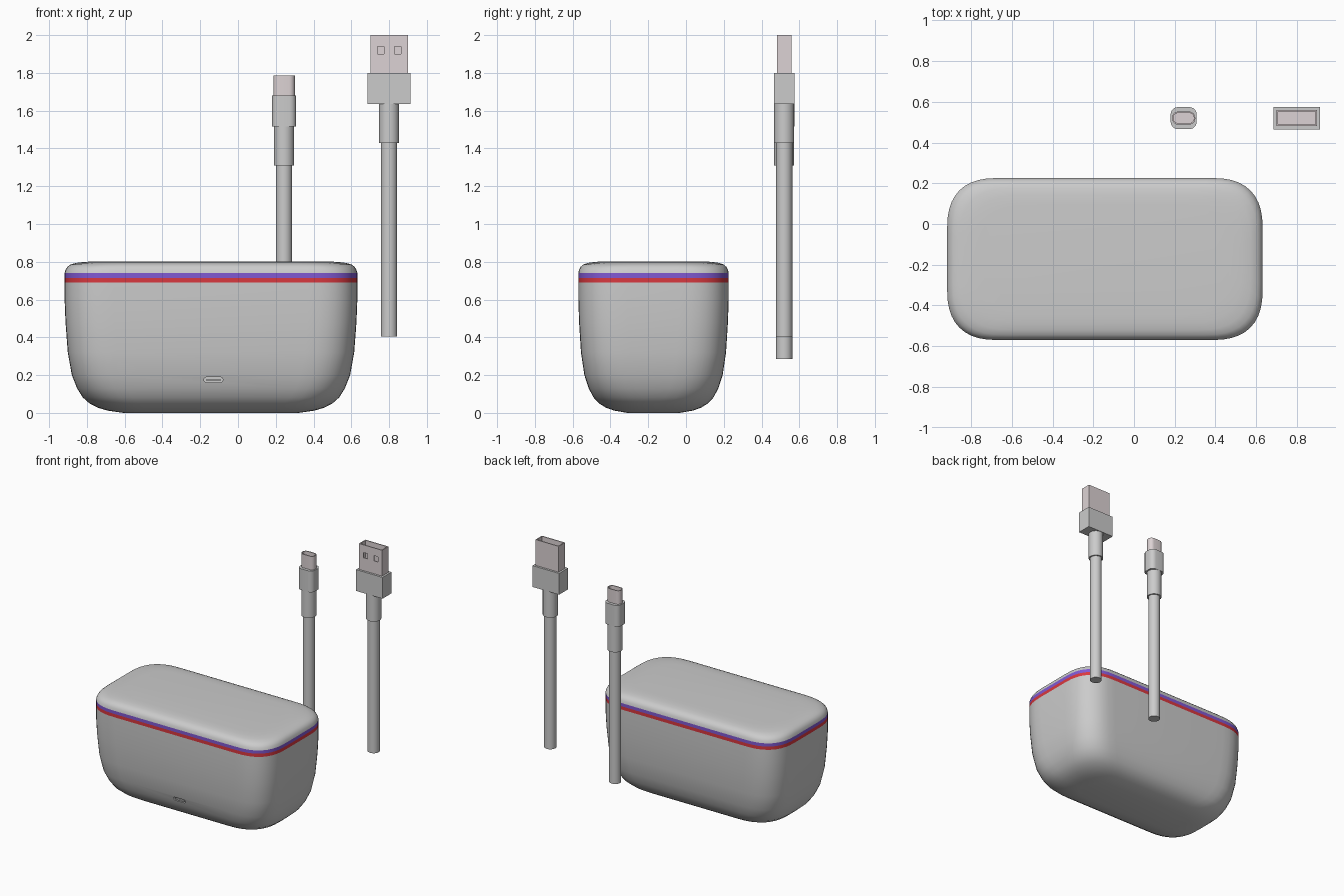
import bpy, bmesh
from math import cos, sin, pi, radians
from mathutils import Matrix, Vector

if "Cube" in bpy.data.objects:
    bpy.data.objects.remove(bpy.data.objects["Cube"])


def outline(hx, hy, r, seg, power=2.0):
    """Rounded rectangle; power above 2 gives softer, squarer corners."""
    if seg == 0:
        return [(hx, hy), (-hx, hy), (-hx, -hy), (hx, -hy)]
    quarter = []
    for i in range(seg + 1):
        a = pi / 2 * i / seg
        quarter.append((hx - r + r * max(cos(a), 0) ** (2 / power),
                        hy - r + r * max(sin(a), 0) ** (2 / power)))
    flip = quarter[::-1]
    return (quarter + [(-x, y) for x, y in flip] +
            [(-x, -y) for x, y in quarter] + [(x, -y) for x, y in flip])


def loft(name, rings, centre, mat=None, turn=None):
    """Skin a list of (outline, z) rings and close both ends."""
    bm = bmesh.new()
    loops = [[bm.verts.new((x, y, z)) for x, y in pts] for pts, z in rings]
    n = len(loops[0])
    for a, b in zip(loops, loops[1:]):
        for i in range(n):
            j = (i + 1) % n
            bm.faces.new((a[i], a[j], b[j], b[i]))
    bm.faces.new(loops[0][::-1])
    bm.faces.new(loops[-1])
    bmesh.ops.remove_doubles(bm, verts=bm.verts, dist=1e-5)
    if turn:
        bm.transform(turn)
    bm.transform(Matrix.Translation(Vector(centre)))
    bmesh.ops.recalc_face_normals(bm, faces=bm.faces)
    me = bpy.data.meshes.new(name)
    bm.to_mesh(me)
    bm.free()
    ob = bpy.data.objects.new(name, me)
    bpy.context.collection.objects.link(ob)
    if mat:
        me.materials.append(mat)
    return ob


def cut(ob, cutter):
    bpy.context.view_layer.objects.active = ob
    m = ob.modifiers.new("cut", 'BOOLEAN')
    m.operation, m.solver, m.object = 'DIFFERENCE', 'EXACT', cutter
    bpy.ops.object.modifier_apply(modifier=m.name)
    bpy.data.objects.remove(cutter)


def colour(name, rgb):
    m = bpy.data.materials.new(name)
    m.diffuse_color = (*rgb, 1)
    m.use_nodes = True
    m.node_tree.nodes["Principled BSDF"].inputs["Base Color"].default_value = m.diffuse_color
    return m


red = colour("red", (0.70, 0.04, 0.05))
purple = colour("purple", (0.22, 0.10, 0.65))
metal = colour("metal", (0.72, 0.65, 0.66))

# Case: soft box in four stacked slices
CASE = (-0.143, -0.172, 0)


def case_ring(inset, z):
    hx, hy = 0.775 - 1.2 * inset, 0.398 - inset
    return outline(hx, hy, min(0.26, 0.97 * hy), 10, 2.6), z


def case_part(name, profile, mat=None):
    return loft(name, [case_ring(i, z) for i, z in profile], CASE, mat)


body = case_part("case_body", [
    (.26, 0), (.19, .012), (.145, .028), (.11, .05), (.08, .082), (.055, .13),
    (.032, .2), (.014, .32), (.004, .48), (0, .6), (0, .69)])
case_part("red_stripe", [(0, .69), (0, .715)], red)
case_part("purple_stripe", [(0, .715), (0, .74)], purple)
case_part("case_lid", [(0, .74), (.004, .758), (.012, .773), (.025, .785),
                       (.05, .794), (.085, .799), (.13, .802)])

# Charging port: pill recess with a tongue
lie = Matrix.Rotation(pi / 2, 4, 'X')
slot = outline(.05, .014, .014, 8)
cut(body, loft("port_cutter", [(slot, -.06), (slot, .06)], (-.13, -.54, .175), turn=lie))
tongue = outline(.037, .005, 0, 0)
loft("port_tongue", [(tongue, -.03), (tongue, .03)], (-.13, -.50, .175), turn=lie)


# Cables: cord, strain sleeve, grip and hollow metal plug
def cable(name, x, z, grip, plug, wall):
    pos = (x, .52, 0)
    cord = outline(.043, .043, .043, 8)
    sleeve = outline(.053, .053, .053, 8)
    loft(name + "_cord", [(cord, z[0]), (cord, z[1])], pos)
    loft(name + "_sleeve", [(sleeve, z[1]), (sleeve, z[2])], pos)
    loft(name + "_grip", [(outline(*grip), z[2]), (outline(*grip), z[3])], pos)
    hx, hy, r, seg = plug
    inner = outline(hx - wall, hy - wall, max(r - wall, 0), seg)
    outer = outline(*plug)
    return loft(name + "_plug", [(outer, z[3]), (outer, z[4]), (inner, z[4]),
                                 (inner, z[3] + .01)], pos, metal)


cable("small_cable", .244, (.285, 1.31, 1.515, 1.68, 1.785),
      (.064, .054, .036, 6), (.057, .032, .03, 6), .007)
big_plug = cable("large_cable", .80, (.405, 1.43, 1.635, 1.80, 2.0),
                 (.114, .055, 0, 0), (.099, .039, 0, 0), .007)

# Two latch windows in the front of the large plug
for dx in (-.045, .045):
    window = outline(.017, .02, 0, 0)
    cut(big_plug, loft("window_cutter", [(window, -.012), (window, .012)],
                       (.80 + dx, .483, 1.92), turn=lie))

bpy.ops.object.select_all(action='SELECT')
bpy.context.view_layer.objects.active = body
bpy.ops.object.shade_smooth_by_angle(angle=radians(35))
